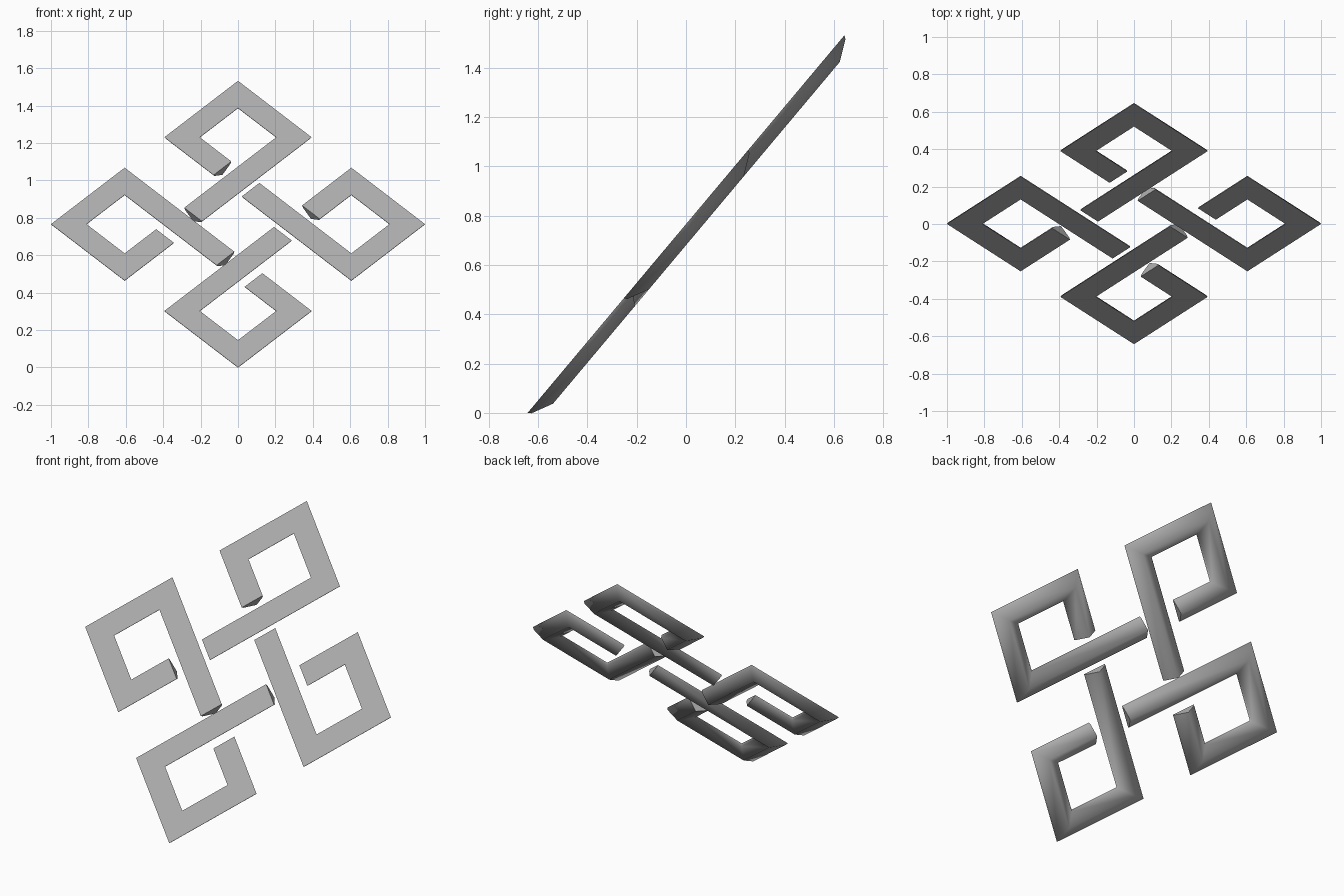
import bpy
import bmesh
from math import radians
from mathutils import Matrix, Vector

cube = bpy.data.objects.get("Cube")
if cube:
    bpy.data.objects.remove(cube, do_unlink=True)

grey = bpy.data.materials.new("plain grey")
grey.use_nodes = True
colour = (0.42, 0.42, 0.42, 1)
grey.diffuse_color = colour
grey.node_tree.nodes["Principled BSDF"].inputs["Base Color"].default_value = colour

# Centreline of one hooked bar in the plane of the ornament: long arm to short arm
PATH = [(-0.067, -0.24), (-0.606, 0.299), (-0.905, 0), (-0.606, -0.299), (-0.39, -0.083)]
# Cross-section: flat face, small rim, ridged back (sideways, depth)
PROFILE = [(-0.067, 0), (-0.061, -0.013), (0, -0.055), (0.061, -0.013), (0.067, 0)]


def side_vectors(points):
    """Sideways direction at each point, lengthened for the mitred corners."""
    dirs = [(b - a).normalized() for a, b in zip(points, points[1:])]
    normals = [Vector((-d.y, d.x)) for d in dirs]
    mitres = [(a + b) / (1 + a.dot(b)) for a, b in zip(normals, normals[1:])]
    return [normals[0]] + mitres + [normals[-1]]


def hooked_bar(name, matrix):
    points = [Vector(p) for p in PATH]
    bm = bmesh.new()
    rings = []
    for p, side in zip(points, side_vectors(points)):
        rings.append([bm.verts.new((*(p + side * s), d)) for s, d in PROFILE])
    count = len(PROFILE)
    for a, b in zip(rings, rings[1:]):
        for i in range(count):
            j = (i + 1) % count
            face = bm.faces.new((a[i], a[j], b[j], b[i]))
            face.smooth = i != count - 1      # the front stays flat
    bm.faces.new(rings[0])
    bm.faces.new(rings[-1])
    bmesh.ops.recalc_face_normals(bm, faces=bm.faces)
    bm.transform(matrix)
    mesh = bpy.data.meshes.new(name)
    bm.to_mesh(mesh)
    bm.free()
    mesh.materials.append(grey)
    bpy.context.collection.objects.link(bpy.data.objects.new(name, mesh))


# Four bars turned about the centre, then the whole knot leaned back
lean = Matrix.Translation((0, 0, 0.766)) @ Matrix.Rotation(radians(50), 4, "X")
for k, place in enumerate(["right", "bottom", "left", "top"]):
    hooked_bar(place + "_hooked_bar", lean @ Matrix.Rotation(radians(90 * k), 4, "Z"))
